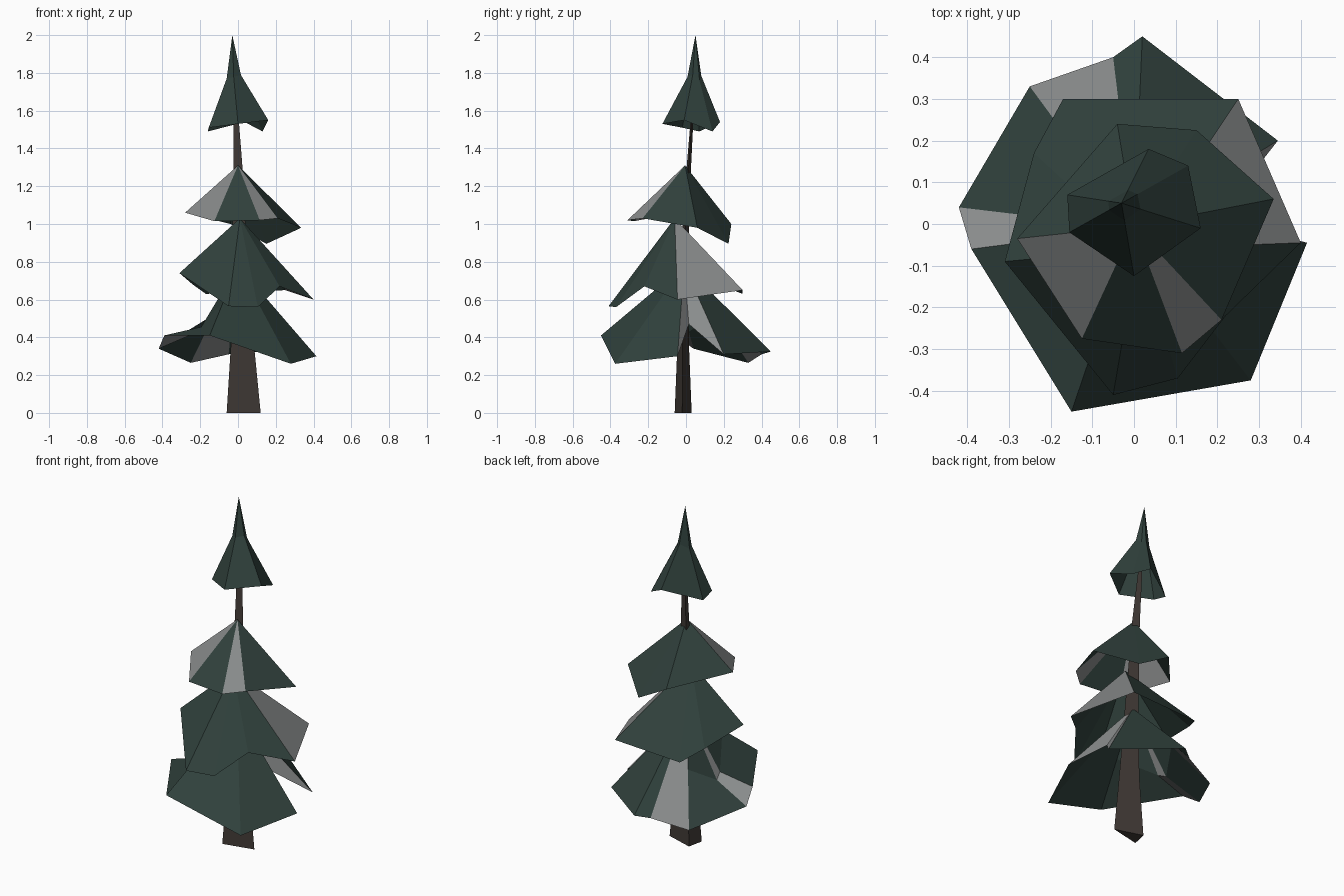
import bpy, bmesh
from mathutils import Vector

if "Cube" in bpy.data.objects:
    bpy.data.objects.remove(bpy.data.objects["Cube"])


def material(name, rgb):
    m = bpy.data.materials.new(name)
    m.diffuse_color = (*rgb, 1)
    m.use_nodes = True
    m.node_tree.nodes["Principled BSDF"].inputs["Base Color"].default_value = m.diffuse_color
    return m


GREEN = material("needle_green", (0.03, 0.053, 0.046))
FROST = material("frost_grey", (0.25, 0.26, 0.26))
BARK = material("bark_brown", (0.052, 0.042, 0.036))


def finish(bm, name, mats):
    bmesh.ops.recalc_face_normals(bm, faces=bm.faces)
    mesh = bpy.data.meshes.new(name)
    bm.to_mesh(mesh)
    bm.free()
    for m in mats:
        mesh.materials.append(m)
    bpy.context.collection.objects.link(bpy.data.objects.new(name, mesh))


def tier(name, apex, rim, frosted=(), waist=None):
    """Open, faceted skirt from an apex to an irregular rim.
    waist = (spread fraction, drop fraction, extra sag per rim index)."""
    bm = bmesh.new()
    a = Vector(apex)
    top = bm.verts.new(a)
    low = [bm.verts.new(p) for p in rim]
    mid = None
    if waist:
        spread, drop, sag = waist
        mid = []
        for i, p in enumerate(rim):
            d = Vector(p) - a
            mid.append(bm.verts.new(a + Vector((d.x * spread, d.y * spread,
                                                d.z * drop - sag.get(i, 0)))))
    n = len(rim)
    for i in range(n):
        j = (i + 1) % n
        if mid:
            faces = [bm.faces.new((top, mid[i], mid[j])),
                     bm.faces.new((mid[i], low[i], low[j], mid[j]))]
        else:
            faces = [bm.faces.new((top, low[i], low[j]))]
        for f in faces:
            f.material_index = int(i in frosted)
    finish(bm, name, (GREEN, FROST))


# Trunk: three-sided, leaning and tapering to a thin point
bm = bmesh.new()
section = [(-0.07, -0.045), (0.11, -0.005), (-0.05, 0.045)]
rings = []
for x, y, z, s in [(0.01, -0.015, 0.0, 1.0), (0.01, -0.015, 0.36, 0.68),
                   (0.0, -0.01, 0.8, 0.45), (-0.005, 0.015, 1.3, 0.26),
                   (-0.02, 0.045, 1.75, 0.08)]:
    rings.append([bm.verts.new((x + s * u, y + s * v, z)) for u, v in section])
for lo, hi in zip(rings, rings[1:]):
    for i in range(3):
        j = (i + 1) % 3
        bm.faces.new((lo[i], lo[j], hi[j], hi[i]))
bm.faces.new(rings[0])
bm.faces.new(rings[-1])
finish(bm, "trunk", (BARK,))

# Lowest branches, with a notch on the right side
tier("bottom_branches", (0.0, -0.01, 0.78),
     [(-0.15, -0.45, 0.41), (0.28, -0.375, 0.26), (0.415, -0.045, 0.30),
      (0.2, 0.015, 0.47), (0.345, 0.2, 0.31), (0.02, 0.45, 0.325),
      (-0.05, 0.40, 0.31), (-0.25, 0.33, 0.265), (-0.42, 0.04, 0.34),
      (-0.39, -0.06, 0.41)],
     frosted=(2, 3, 6, 8), waist=(0.5, 0.5, {8: 0.13, 9: 0.14}))

# Lower middle branches, with a notch at the front right
tier("lower_branches", (0.01, -0.06, 1.03),
     [(-0.05, -0.41, 0.565), (0.105, -0.37, 0.56), (0.22, -0.22, 0.67),
      (0.40, -0.045, 0.60), (0.25, 0.30, 0.65), (-0.17, 0.30, 0.63),
      (-0.24, 0.17, 0.68), (-0.31, -0.09, 0.74)],
     frosted=(3,))

# Upper middle branches
tier("upper_branches", (0.0, -0.005, 1.31),
     [(-0.125, -0.275, 1.015), (0.115, -0.31, 1.02), (0.21, -0.23, 1.03),
      (0.335, 0.06, 0.98), (0.15, 0.225, 0.895), (-0.04, 0.24, 1.0),
      (-0.28, -0.035, 1.06)],
     frosted=(1, 6))

# Crown with a narrow spike
tier("crown", (-0.03, 0.05, 2.0),
     [(0.0, -0.125, 1.53), (0.16, -0.01, 1.55), (0.13, 0.14, 1.49),
      (0.035, 0.18, 1.54), (-0.16, 0.07, 1.49), (-0.155, -0.02, 1.51)],
     waist=(0.24, 0.47, {}))
